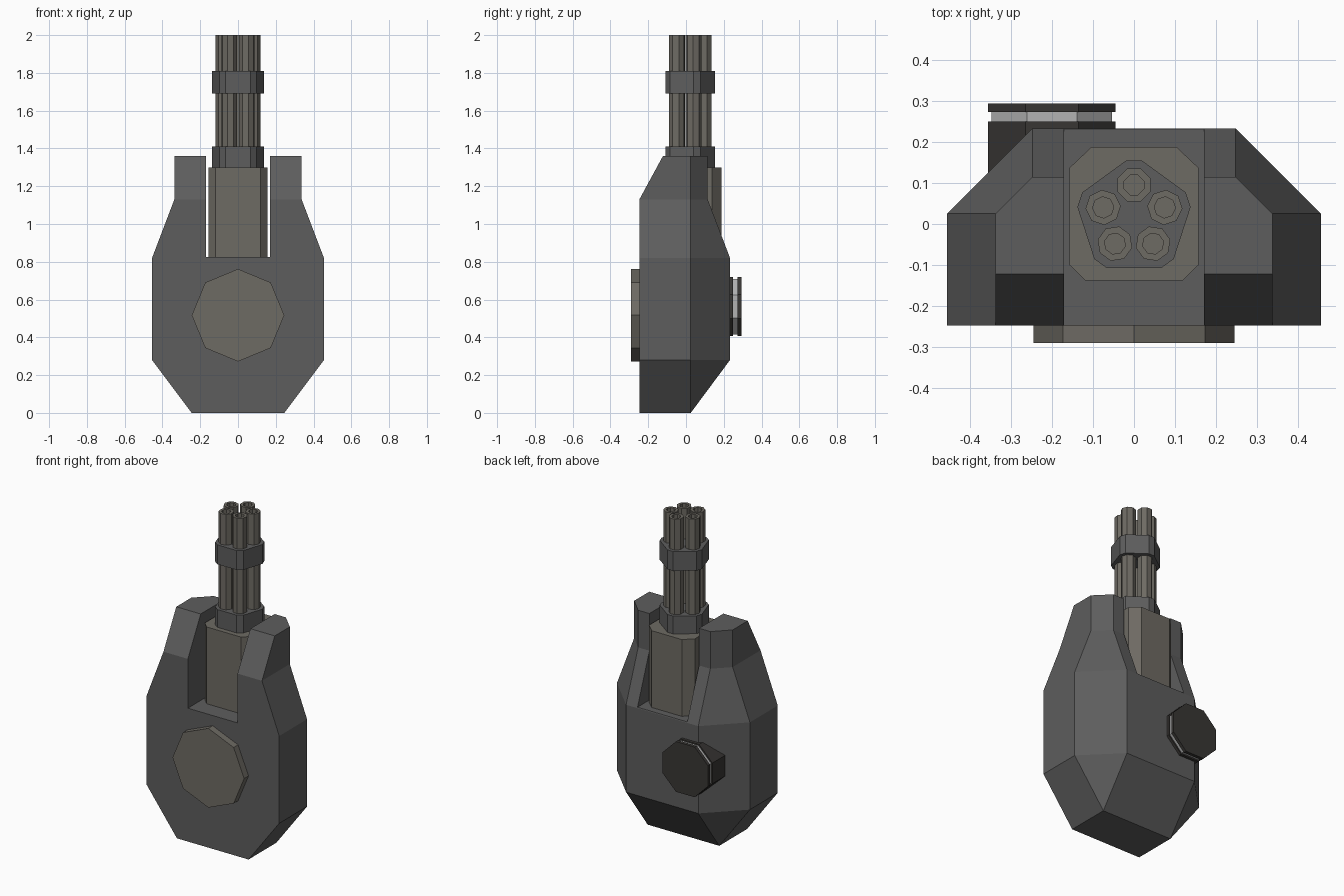
import bpy, bmesh
from math import sin, cos, pi, radians

if "Cube" in bpy.data.objects:
    bpy.data.objects.remove(bpy.data.objects["Cube"])


def material(name, r, g, b):
    m = bpy.data.materials.new(name)
    m.diffuse_color = (r, g, b, 1)
    m.use_nodes = True
    m.node_tree.nodes["Principled BSDF"].inputs["Base Color"].default_value = m.diffuse_color
    return m


GREY = material("gunmetal", 0.11, 0.11, 0.11)
TAN = material("warm_steel", 0.155, 0.145, 0.125)
DARK = material("dark_steel", 0.04, 0.037, 0.034)
LIGHT = material("light_ring", 0.45, 0.45, 0.45)


def ngon(r, n=8, turn=0.0, cx=0.0, cy=0.0):
    return [(cx + r * cos(turn + 2 * pi * i / n), cy + r * sin(turn + 2 * pi * i / n)) for i in range(n)]


def loft(name, sections, mat, axis="Z"):
    """Closed skin through (height, outline) sections, stacked along Z or Y."""
    bm = bmesh.new()
    rings = []
    for h, pts in sections:
        rings.append([bm.verts.new((a, b, h) if axis == "Z" else (a, h, b)) for a, b in pts])
    n = len(rings[0])
    for lo, hi in zip(rings, rings[1:]):
        for i in range(n):
            bm.faces.new((lo[i], lo[(i + 1) % n], hi[(i + 1) % n], hi[i]))
    bm.faces.new(rings[0])
    bm.faces.new(rings[-1])
    bmesh.ops.remove_doubles(bm, verts=bm.verts, dist=1e-5)
    bmesh.ops.recalc_face_normals(bm, faces=bm.faces)
    me = bpy.data.meshes.new(name)
    bm.to_mesh(me)
    bm.free()
    me.materials.append(mat)
    ob = bpy.data.objects.new(name, me)
    bpy.context.collection.objects.link(ob)
    return ob


def mirrored(half):
    return half + [(-x, y) for x, y in reversed(half)]


# Body: chamfered shell, tapering at both ends
def hull(side, front, back_x, back_y):
    return mirrored([(side, front), (side, 0.025), (back_x, back_y)])


body = loft("body", [
    (0.0, hull(0.245, -0.247, 0.245, 0.025)),
    (0.28, hull(0.455, -0.247, 0.247, 0.233)),
    (0.82, hull(0.455, -0.247, 0.247, 0.233)),
    (1.13, hull(0.337, -0.247, 0.247, 0.115)),
    (1.36, hull(0.337, -0.122, 0.247, 0.115)),
], GREY)

# Slot that leaves the two upper prongs
slot_outline = [(-0.17, -0.6), (0.17, -0.6), (0.17, 0.6), (-0.17, 0.6)]
slot = loft("slot_cutter", [(0.825, slot_outline), (1.6, slot_outline)], GREY)
slot.hide_render = True
slot.hide_viewport = False
slot.display_type = "WIRE"
cut = body.modifiers.new("slot", "BOOLEAN")
cut.operation = "DIFFERENCE"
cut.solver = "EXACT"
cut.object = slot
bpy.context.view_layer.objects.active = body
bpy.ops.object.modifier_apply(modifier=cut.name)
bpy.data.objects.remove(slot)

# Barrel housing standing in the slot
housing = mirrored([(0.118, -0.138), (0.157, -0.1), (0.157, 0.137), (0.103, 0.188)])
loft("barrel_housing", [(0.825, housing), (1.3, housing)], TAN)

# Five hollow barrels round a common axis
CY, RING = 0.016, 0.079
for k in range(5):
    a = pi / 2 + k * radians(72)
    bx, by = RING * cos(a), CY + RING * sin(a)
    outer = ngon(0.043, 8, a + pi / 8, bx, by)
    bore = ngon(0.026, 8, a + pi / 8, bx, by)
    loft(f"barrel_{k + 1}", [(1.29, outer), (2.0, outer), (2.0, bore), (1.94, bore)], TAN)

# Clamp bands: pentagons with cut corners
band = []
for k in range(5):
    a = pi / 2 + k * radians(72)
    for d in (-0.135, 0.135):
        band.append((0.14 * cos(a + d), CY + 0.14 * sin(a + d)))
for name, lo, hi in (("lower_band", 1.3, 1.41), ("upper_band", 1.69, 1.81)):
    loft(name, [(lo, band), (hi, band)], GREY)

# Front octagonal plate
plate = ngon(0.245, 8, 0, 0, 0.517)
loft("front_plate", [(-0.29, plate), (-0.24, plate)], TAN, "Y")

# Rear knob: base, light ring and cap
for name, lo, hi, r, mat in (("knob_base", 0.1, 0.25, 0.168, DARK),
                             ("knob_ring", 0.25, 0.273, 0.159, LIGHT),
                             ("knob_cap", 0.273, 0.293, 0.168, DARK)):
    ring = ngon(r, 8, pi / 8, -0.2, 0.563)
    loft(name, [(lo, ring), (hi, ring)], mat, "Y")
